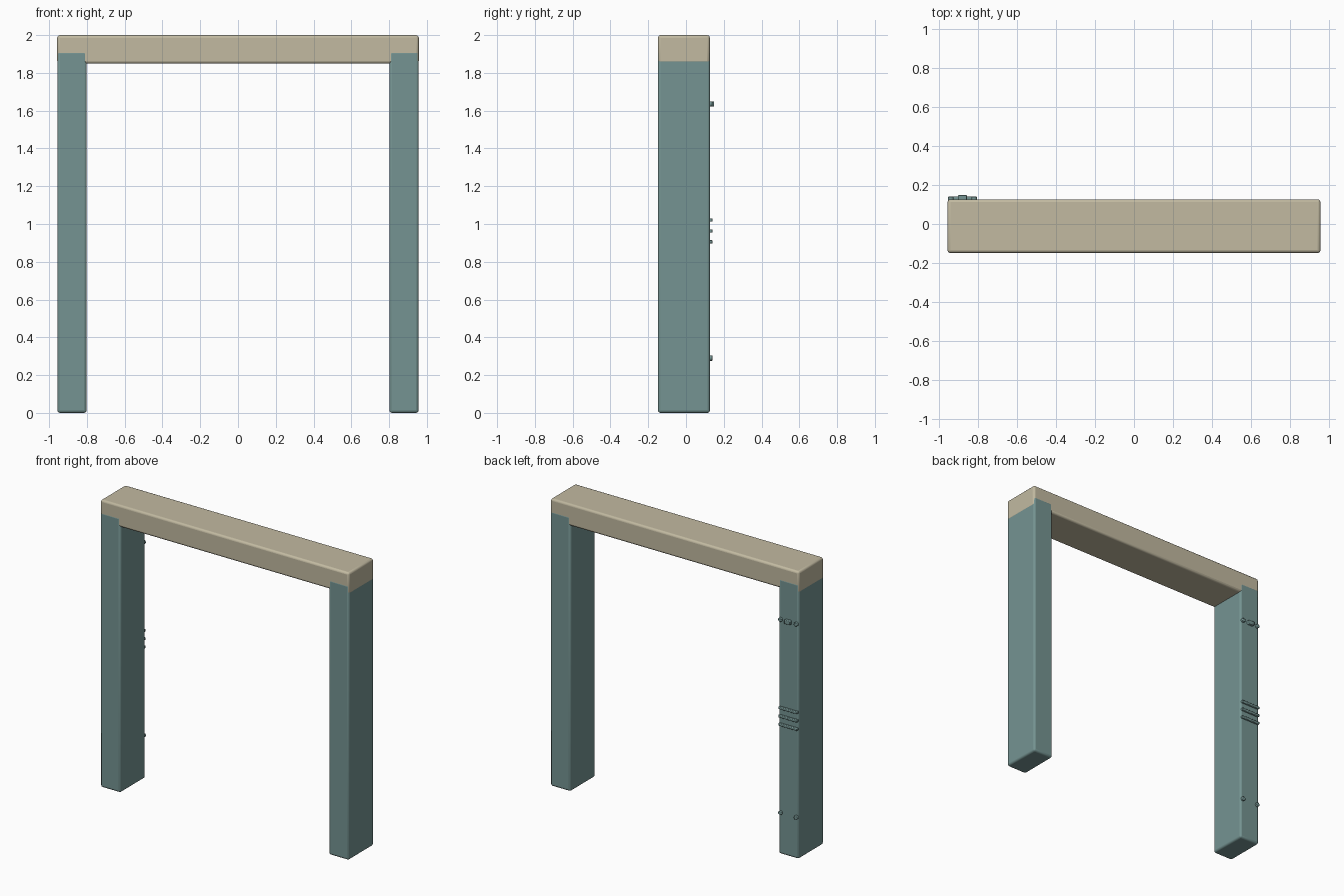
import bpy, math

if "Cube" in bpy.data.objects:
    bpy.data.objects.remove(bpy.data.objects["Cube"])


def material(name, rgb):
    # convert display values to linear
    m = bpy.data.materials.new(name)
    m.diffuse_color = [((c / 255 + 0.055) / 1.055) ** 2.4 for c in rgb] + [1]
    m.use_nodes = True
    m.node_tree.nodes["Principled BSDF"].inputs["Base Color"].default_value = m.diffuse_color
    return m


TEAL = material("muted_teal", (117, 148, 146))
BEIGE = material("warm_beige", (194, 186, 161))


def finish(ob, name, mat, bevel, segments):
    ob.name = name
    ob.data.materials.append(mat)
    bpy.ops.object.transform_apply(location=False, rotation=True, scale=True)
    mod = ob.modifiers.new("rounded_edges", 'BEVEL')
    mod.width = bevel
    mod.segments = segments
    mod.limit_method = 'ANGLE'
    bpy.ops.object.shade_smooth_by_angle(angle=math.radians(35))
    return ob


def box(name, x, y, z, mat, bevel, segments=3):
    # each axis is given as a (low, high) range
    centre = [(a + b) / 2 for a, b in (x, y, z)]
    bpy.ops.mesh.primitive_cube_add(size=1, location=centre)
    ob = bpy.context.object
    ob.scale = [b - a for a, b in (x, y, z)]
    return finish(ob, name, mat, bevel, segments)


def stud(name, x, z, radius, y0, y1):
    # short round pin pointing backwards
    bpy.ops.mesh.primitive_cylinder_add(
        vertices=16, radius=radius, depth=y1 - y0,
        location=(x, (y0 + y1) / 2, z), rotation=(math.pi / 2, 0, 0))
    return finish(bpy.context.object, name, TEAL, 0.003, 2)


FRONT, BACK = -0.148, 0.126

# Crossbeam over the two posts
box("top_beam", (-0.957, 0.957), (FRONT, BACK), (1.849, 2.0), BEIGE, 0.014)

# Posts lap slightly over the beam's front and back faces
for side, name in ((-1, "left_post"), (1, "right_post")):
    xs = sorted((side * 0.956, side * 0.801))
    box(name, xs, (FRONT - 0.001, BACK + 0.001), (0, 1.916), TEAL, 0.014)

# Hardware on the back of the left post: pins, latch and vent bars
for z, level in ((1.635, "upper"), (0.29, "lower")):
    for x in (-0.94, -0.82):
        stud(level + "_pin", x, z, 0.014, BACK - 0.01, 0.140)
box("latch", (-0.903, -0.858), (BACK - 0.01, 0.148), (1.621, 1.649), TEAL, 0.004, 2)
for z in (0.905, 0.963, 1.021):
    box("vent_bar", (-0.952, -0.808), (BACK - 0.01, 0.141), (z - 0.009, z + 0.009),
        TEAL, 0.004, 2)
